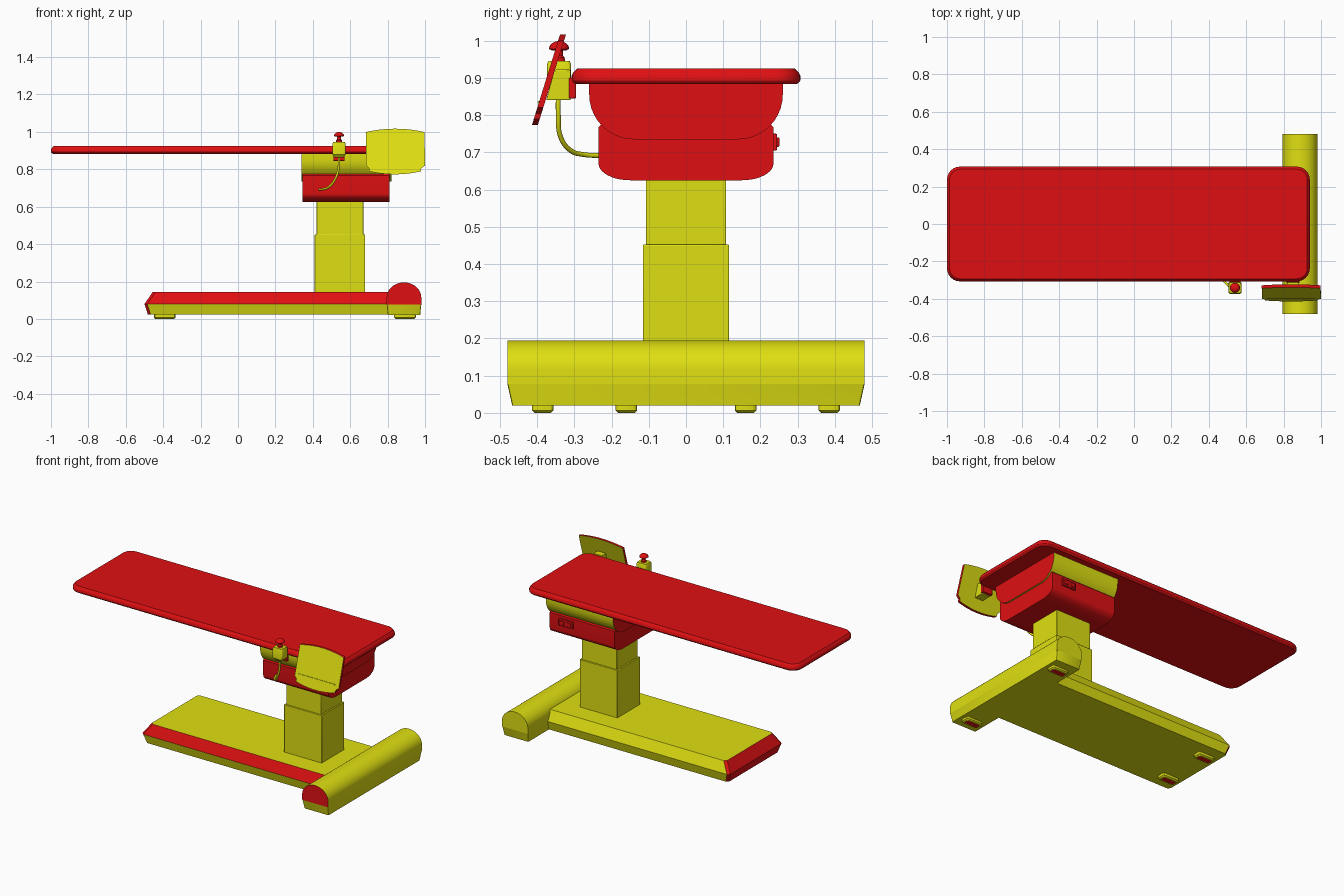
import bpy, bmesh
from math import sin, cos, pi, radians

cube = bpy.data.objects.get("Cube")
if cube:
    bpy.data.objects.remove(cube, do_unlink=True)


def material(name, rgb):
    m = bpy.data.materials.new(name)
    m.use_nodes = True
    m.diffuse_color = (*rgb, 1)
    m.node_tree.nodes["Principled BSDF"].inputs["Base Color"].default_value = (*rgb, 1)
    return m


MATS = [material("yellow", (0.74, 0.74, 0.006)), material("red", (0.74, 0.005, 0.006))]
YELLOW, RED = 0, 1


def finish(obj, angle=30):
    bpy.ops.object.select_all(action='DESELECT')
    obj.select_set(True)
    bpy.context.view_layer.objects.active = obj
    bpy.ops.object.shade_smooth_by_angle(angle=radians(angle))


def loft(name, loops, color=YELLOW, bevel=0, inset=0):
    """Skin a row of equal loops, cap both ends, colour by index or face rule."""
    bm = bmesh.new()
    rings = [[bm.verts.new(p) for p in loop] for loop in loops]
    n = len(rings[0])
    for a, b in zip(rings, rings[1:]):
        for i in range(n):
            j = (i + 1) % n
            bm.faces.new((a[i], a[j], b[j], b[i]))
    first = bm.faces.new(rings[0])
    bm.faces.new(rings[-1])
    bmesh.ops.recalc_face_normals(bm, faces=bm.faces)
    if inset:
        bmesh.ops.inset_region(bm, faces=[first], thickness=inset)
    bm.normal_update()
    for f in bm.faces:
        f.material_index = color(f) if callable(color) else color
    if inset:
        first.material_index = RED
    mesh = bpy.data.meshes.new(name)
    bm.to_mesh(mesh)
    bm.free()
    for m in MATS:
        mesh.materials.append(m)
    obj = bpy.data.objects.new(name, mesh)
    bpy.context.collection.objects.link(obj)
    finish(obj)
    if bevel:
        mod = obj.modifiers.new("soft_edges", 'BEVEL')
        mod.width, mod.segments, mod.limit_method = bevel, 2, 'ANGLE'
    return obj


def arc(cx, cy, rx, ry, start, end, n=10):
    return [(cx + rx * cos(radians(start + (end - start) * i / n)),
             cy + ry * sin(radians(start + (end - start) * i / n))) for i in range(n + 1)]


def rounded(x0, x1, y0, y1, z, r, n=6):
    pts = []
    for cx, cy, a in ((x1 - r, y1 - r, 0), (x0 + r, y1 - r, 90),
                      (x0 + r, y0 + r, 180), (x1 - r, y0 + r, 270)):
        pts += arc(cx, cy, r, r, a, a + 90, n)
    return [(x, y, z) for x, y in pts]


def box(name, x0, x1, y0, y1, z0, z1, color=YELLOW, bevel=0.003):
    rect = [(x0, y0), (x1, y0), (x1, y1), (x0, y1)]
    return loft(name, [[(x, y, z) for x, y in rect] for z in (z0, z1)], color, bevel)


def along_x(profile, x):
    return [(x, y, z) for y, z in profile]


def mirrored(half):
    return half + [(-y, z) for y, z in reversed(half)]


# Table top with rounded corners and softened rim
loft("table_top", [rounded(-1 + d, 0.94 - d, -0.307 + d, 0.307 - d, z, 0.07 - d)
                   for z, d in ((0.883, 0.01), (0.888, 0.003), (0.893, 0),
                                (0.906, 0), (0.914, 0.004), (0.925, 0.014))], RED)

# Tilting cradle: yellow curved sides, red ends
cradle = mirrored([(0.26, 0.886)] + arc(0.14, 0.855, 0.12, 0.12, 0, -90))
loft("cradle", [along_x(cradle, x) for x in (0.34, 0.82)],
     lambda f: RED if abs(f.normal.x) > 0.5 else YELLOW)

# Column head under the cradle
head = mirrored([(0.225, 0.777), (0.235, 0.767)] + arc(0.15, 0.67, 0.085, 0.045, 0, -90))
loft("column_head", [along_x(head, x) for x in (0.345, 0.81)], RED)

# Power socket on the back of the head
box("socket", 0.64, 0.74, 0.23, 0.245, 0.705, 0.75, RED)
for x in (0.665, 0.715):
    box("socket_plug", x - 0.015, x + 0.015, 0.24, 0.251, 0.715, 0.74, RED)

# Telescopic column
box("upper_column", 0.42, 0.67, -0.108, 0.108, 0.44, 0.63)
box("lower_column", 0.41, 0.68, -0.116, 0.116, 0.13, 0.452)


# Long base with a bevelled upper edge, red front strip and red end
def base_loop(z, x0, h, c=0.015):
    return [(0.81, -h, z), (0.81, h, z), (x0 + c, h, z),
            (x0, h - c, z), (x0, c - h, z), (x0 + c, -h, z)]


def base_color(f):
    if f.normal.x < -0.3:
        return RED
    upper = f.calc_center_median().z > 0.08
    return RED if upper and f.normal.y < -0.3 else YELLOW


loft("base", [base_loop(0.023, -0.482, 0.26), base_loop(0.08, -0.5, 0.275),
              base_loop(0.145, -0.455, 0.243)], base_color)

# Cross foot: tapered lower tray and domed cover with red front end
loft("cross_foot_tray", [rounded(0.795 + d, 0.98 - d, -0.48 + e, 0.48 - e, z, 0.006, 2)
                         for z, d, e in ((0.02, 0.006, 0.013), (0.078, 0, 0))])
dome = [(0.98, 0.078)] + arc(0.8875, 0.115, 0.0925, 0.08, 0, 180, 20) + [(0.795, 0.078)]
loft("cross_foot_cover", [[(x, y, z) for x, z in dome] for y in (-0.48, 0.48)],
     lambda f: RED if f.normal.y < -0.5 else YELLOW)

# Foot pads with red soles
for x, y in ((-0.392, 0.16), (0.893, 0.385)):
    for s in (-1, 1):
        loft("foot_pad", [rounded(x - w, x + w, s * y - h, s * y + h, z, 0.012, 3)
                          for z, w, h in ((0, 0.05, 0.022), (0.007, 0.058, 0.029),
                                          (0.03, 0.058, 0.029))], inset=0.006)


# Tilted control panel with red rim
def on_panel(x, z, depth):
    return (x, -0.415 + (z - 0.77) * 0.31 + depth, z)


top = [(0.84 + 0.157 * t / 5, 1.017 - 0.018 * (t / 5) ** 2) for t in range(-5, 6)]
low = [(0.84 - 0.138 * t / 5, 0.773 + 0.016 * (t / 5) ** 2) for t in range(-5, 6)]
outline = top + [(1.0, 0.82), (0.98, 0.805)] + low + [(0.7, 0.805), (0.685, 0.82)]
loft("control_panel", [[on_panel(x, z, d) for x, z in outline] for d in (0, 0.016)],
     lambda f: YELLOW if abs(f.normal.y) > 0.8 and len(f.verts) > 4 else RED)
strip = [(0.71, 0.832), (0.97, 0.832), (0.97, 0.838), (0.71, 0.838)]
loft("panel_ridge", [[on_panel(x, z, d) for x, z in strip] for d in (-0.003, 0.004)])

# Panel bracket and the red clamps on the table edge
wedge = [(-0.31, 0.84), (-0.376, 0.84), (-0.352, 0.922), (-0.31, 0.922)]
loft("panel_bracket", [along_x(wedge, x) for x in (0.82, 0.88)], bevel=0.003)
box("panel_clamp", 0.815, 0.885, -0.315, -0.295, 0.845, 0.9, RED)
box("joystick_clamp", 0.51, 0.57, -0.315, -0.295, 0.845, 0.9, RED)

# Joystick housing, stem and mushroom knob
JX, JY = 0.54, -0.341
loft("joystick_housing", [rounded(JX - w, JX + w, JY - w * 0.92, JY + w * 0.92, z, 0.008, 3)
                          for z, w in ((0.862, 0.022), (0.878, 0.035),
                                       (0.936, 0.035), (0.946, 0.031))])


def ring(r, z):
    return [(JX + r * cos(i * pi / 10), JY + r * sin(i * pi / 10), z) for i in range(20)]


loft("joystick_stem", [ring(r, z) for r, z in ((0.016, 0.94), (0.015, 0.955),
                                               (0.01, 0.96), (0.01, 0.98))], RED)
loft("joystick_knob", [ring(0.02, 0.974)] +
     [ring(r, z) for r, z in arc(0, 0.978, 0.027, 0.021, 0, 80, 7)], RED)

# Cable from the joystick to the column head
curve = bpy.data.curves.new("cable", 'CURVE')
curve.dimensions = '3D'
curve.bevel_depth, curve.bevel_resolution = 0.0065, 3
path = [(0.54, -0.343, 0.87), (0.537, -0.343, 0.8), (0.518, -0.338, 0.745),
        (0.485, -0.31, 0.705), (0.455, -0.275, 0.694), (0.435, -0.23, 0.691)]
spline = curve.splines.new('BEZIER')
spline.bezier_points.add(len(path) - 1)
for point, co in zip(spline.bezier_points, path):
    point.co = co
    point.handle_left_type = point.handle_right_type = 'AUTO'
curve.materials.append(MATS[YELLOW])
cable = bpy.data.objects.new("cable", curve)
bpy.context.collection.objects.link(cable)
bpy.ops.object.select_all(action='DESELECT')
cable.select_set(True)
bpy.context.view_layer.objects.active = cable
bpy.ops.object.convert(target='MESH')
finish(bpy.context.view_layer.objects.active, 60)
